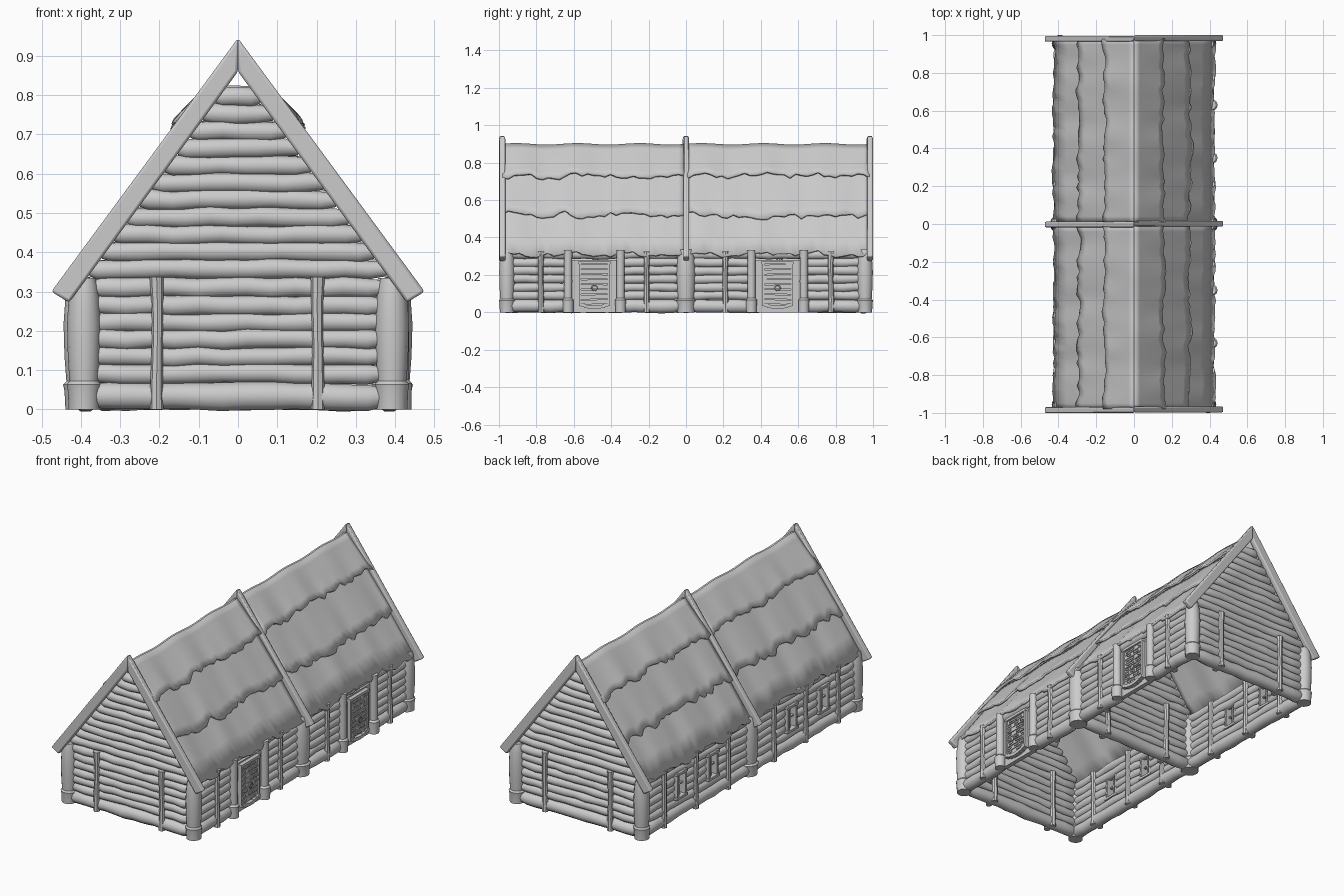
import bpy, bmesh, math, random
from mathutils import Vector, Matrix

if "Cube" in bpy.data.objects:
    bpy.data.objects.remove(bpy.data.objects["Cube"])

random.seed(4)
SLOPE = 1.37


def finish(name, bm, angle=40, bevel=0.0):
    bmesh.ops.recalc_face_normals(bm, faces=bm.faces)
    me = bpy.data.meshes.new(name)
    bm.to_mesh(me)
    bm.free()
    ob = bpy.data.objects.new(name, me)
    bpy.context.collection.objects.link(ob)
    if bevel:
        m = ob.modifiers.new("bevel", 'BEVEL')
        m.width, m.segments = bevel, 2
    bpy.ops.object.select_all(action='DESELECT')
    bpy.context.view_layer.objects.active = ob
    ob.select_set(True)
    bpy.ops.object.shade_smooth_by_angle(angle=math.radians(angle))
    return ob


def lathe(bm, a, b, radii, sides=10, wob=0.0):
    """Round timber from a to b; radii = [(fraction, radius), ...]"""
    a, b = Vector(a), Vector(b)
    rot = (b - a).to_track_quat('Z', 'Y')
    rings = []
    for f, r in radii:
        c = a.lerp(b, f)
        if 0 < f < 1:
            c += Vector([random.uniform(-wob, wob) for _ in range(3)])
        rings.append([bm.verts.new(c + rot @ Vector((r * math.cos(t), r * math.sin(t), 0)))
                      for t in [2 * math.pi * i / sides for i in range(sides)]])
    for p, q in zip(rings, rings[1:]):
        for i in range(sides):
            j = (i + 1) % sides
            bm.faces.new((p[i], p[j], q[j], q[i]))
    bm.faces.new(rings[0])
    bm.faces.new(rings[-1])


def log(bm, a, b, r):
    n = max(3, int((Vector(b) - Vector(a)).length / 0.06))
    rad = [(0, r * 0.72)] + [((i + 0.35) / n, r * random.uniform(0.93, 1.07)) for i in range(n)] + [(1, r * 0.72)]
    lathe(bm, a, b, rad, 10, 0.003)


def box(bm, c, s, tilt=0.0):
    bmesh.ops.create_cube(bm, size=1, matrix=Matrix.Translation(c) @ Matrix.Rotation(tilt, 4, 'X')
                          @ Matrix.Diagonal((*s, 1)))


# Log courses: a thick sill and thinner logs above
COURSES = [(0.033, 0.036)] + [(0.09 + 0.044 * i, 0.026) for i in range(6)]

# Gable walls and the partition wall
for name, y in (("front_wall", -0.95), ("partition_wall", 0.0), ("back_wall", 0.95)):
    bm = bmesh.new()
    for z, r in COURSES:
        log(bm, (-0.37, y, z), (0.37, y, z + random.uniform(-.003, .003)), r)
    z = 0.357
    while z < 0.83:
        half = min((0.875 - z) / SLOPE, 0.385)
        log(bm, (-half, y, z), (half, y, z), 0.026)
        z += 0.044
    finish(name + "_logs", bm, 50)
    bm = bmesh.new()
    for x in (-0.207, 0.203):
        for dy in (-0.024, 0.024):
            lathe(bm, (x, y + dy, 0), (x, y + dy, 0.337),
                  [(0, .017), (.2, .016), (.5, .014), (.8, .015), (1, .018)], 8, 0.002)
    finish(name + "_posts", bm)

# Side walls: doors on +x, windows on -x
WINDOWS = [s * y for s in (1, -1) for y in (0.355, 0.64)]
DOORS = (-0.49, 0.49)
right = bmesh.new()
left = bmesh.new()
for z, r in COURSES:
    for s in (-0.98, 0.0):
        for y0, y1 in ((0.03, 0.36), (0.62, 0.95)):
            log(right, (0.388, s + y0, z), (0.388, s + y1, z), r)
        if z > 0.27:
            log(right, (0.388, s + 0.34, z), (0.388, s + 0.64, z), r)
    if 0.13 < z < 0.25:
        cuts = sorted(WINDOWS)
        starts = [-0.95] + [c + 0.035 for c in cuts]
        ends = [c - 0.035 for c in cuts] + [0.95]
        for y0, y1 in zip(starts, ends):
            log(left, (-0.388, y0, z), (-0.388, y1, z), r)
    else:
        for y0, y1 in ((-0.95, 0), (0, 0.95)):
            log(left, (-0.388, y0, z), (-0.388, y1, z), r)
finish("right_wall_logs", right, 50)
finish("left_wall_logs", left, 50)

# Big corner and middle posts with a flared foot
bm = bmesh.new()
for x in (-0.392, 0.392):
    for y, r in ((-0.957, 0.043), (0, 0.052), (0.957, 0.043)):
        k = r / 0.043
        lathe(bm, (x, y, 0), (x, y, 0.335),
              [(0, .039 * k), (.14, .041 * k), (.19, .044 * k), (.215, .037 * k), (.4, .041 * k),
               (.65, .043 * k), (.85, .039 * k), (.95, .034 * k), (1, .029 * k)], 14)
finish("corner_posts", bm)

# Thin wall posts, outside and inside
bm = bmesh.new()
for x, ys in ((1, (0.21, 0.775)), (-1, (0.21, 0.5, 0.785))):
    for y in ys:
        for s in (-0.985, 0):
            for px in (0.366, 0.411):
                lathe(bm, (x * px, y + s, 0), (x * px, y + s, 0.325),
                      [(0, .017), (.2, .016), (.5, .014), (.8, .015), (1, .018)], 8, 0.002)
finish("side_posts", bm)

# Door posts
bm = bmesh.new()
for d in DOORS:
    for s in (-0.14, 0.14):
        lathe(bm, (0.412, d + s, 0), (0.412, d + s, 0.33),
              [(0, .029), (.15, .03), (.2, .031), (.23, .022), (.5, .023), (.8, .022), (1, .024)], 10)
finish("door_posts", bm)

# Doors: backing board, rough planks, battens, curved sill
bm = bmesh.new()
for d in DOORS:
    box(bm, (0.39, d, 0.14), (0.025, 0.25, 0.28))
    for i in range(8):
        z = 0.055 + i * 0.027
        box(bm, (0.408, d, z), (0.018, 0.15 + random.uniform(-.01, .01), 0.023), random.uniform(-.04, .04))
        for k in (-0.045, 0.005, 0.045):
            box(bm, (0.418, d + k + random.uniform(-.015, .015), z), (0.008, 0.03, 0.009), random.uniform(-.2, .2))
    for s in (-0.077, 0.077):
        box(bm, (0.412, d + s, 0.15), (0.024, 0.012, 0.235))
    box(bm, (0.412, d, 0.265), (0.026, 0.17, 0.015))
    for i in range(6):
        t = (i - 2.5) / 2.5
        box(bm, (0.412, d + t * 0.066, 0.026 + 0.014 * t * t), (0.03, 0.032, 0.018), 0.2 * t)
finish("doors", bm, 30)

# Door ring handles
for d in DOORS:
    bpy.ops.mesh.primitive_torus_add(location=(0.426, d, 0.13), rotation=(0, math.pi / 2, 0), major_radius=0.014,
                                     minor_radius=0.003, major_segments=16, minor_segments=6)
    bpy.context.object.name = "door_ring"
    bpy.ops.object.shade_smooth()

# Windows: frames with cross bars
bm = bmesh.new()
for y in WINDOWS:
    for s in (-1, 1):
        box(bm, (-0.4, y + s * 0.036, 0.19), (0.05, 0.014, 0.155))
        box(bm, (-0.4, y, 0.19 + s * 0.068), (0.056, 0.1, 0.015))
    box(bm, (-0.4, y, 0.19), (0.016, 0.009, 0.13))
    box(bm, (-0.4, y, 0.19), (0.016, 0.07, 0.009))
finish("windows", bm, 30, 0.002)

# Roof beams: an inverted V at both ends and the middle
for name, y in (("front", -0.983), ("middle", 0.0), ("back", 0.983)):
    bm = bmesh.new()
    for s in (-1, 1):
        prof = [(0, 0.945), (0.475, 0.30), (0.43, 0.272), (0, 0.86)]
        vs = [bm.verts.new((s * x, y - 0.016 + s * 0.002, z)) for x, z in prof]
        f = bm.faces.new(vs)
        ext = bmesh.ops.extrude_face_region(bm, geom=[f])['geom']
        bmesh.ops.translate(bm, vec=(0, 0.031, 0), verts=[v for v in ext if isinstance(v, bmesh.types.BMVert)])
    finish(name + "_roof_beam", bm, 40, 0.007)


# Thatch: overlapping sheets with ragged lower edges
def thatch(name, side, y0, x0, x1, lift0, lift1, rag):
    bm = bmesh.new()
    nu, nv = 6, 32
    cols = []
    drift = 0
    p1, p2 = random.uniform(0, 6), random.uniform(0, 6)
    for j in range(nv + 1):
        y = y0 + 0.97 * j / nv
        drift = 0.45 * drift + random.uniform(-rag, rag)
        wave = 0.005 * math.sin(y * 23 + p1) + 0.003 * math.sin(y * 41 + p2)
        ridge = 0.888 + 0.004 * math.sin(y * 19)
        col = []
        for i in range(nu + 1):
            u = i / nu
            x = x0 + (x1 + drift * u - x0) * u
            z = ridge - SLOPE * x + lift0 + (lift1 - lift0) * u + wave * u
            col.append(bm.verts.new((side * x, y, z)))
        cols.append(col)
    for a, b in zip(cols, cols[1:]):
        for i in range(nu):
            bm.faces.new((a[i], a[i + 1], b[i + 1], b[i]))
    ob = finish(name, bm, 50)
    m = ob.modifiers.new("thickness", 'SOLIDIFY')
    m.thickness, m.offset = 0.013, 0


for side in (-1, 1):
    for y0 in (-0.98, 0.01):
        thatch("thatch_lower", side, y0, 0.0, 0.422, 0.0, 0.0, 0.008)
        thatch("thatch_middle", side, y0, 0.10, 0.292, 0.012, 0.032, 0.012)
        thatch("thatch_upper", side, y0, 0.0, 0.155, 0.008, 0.054, 0.01)
